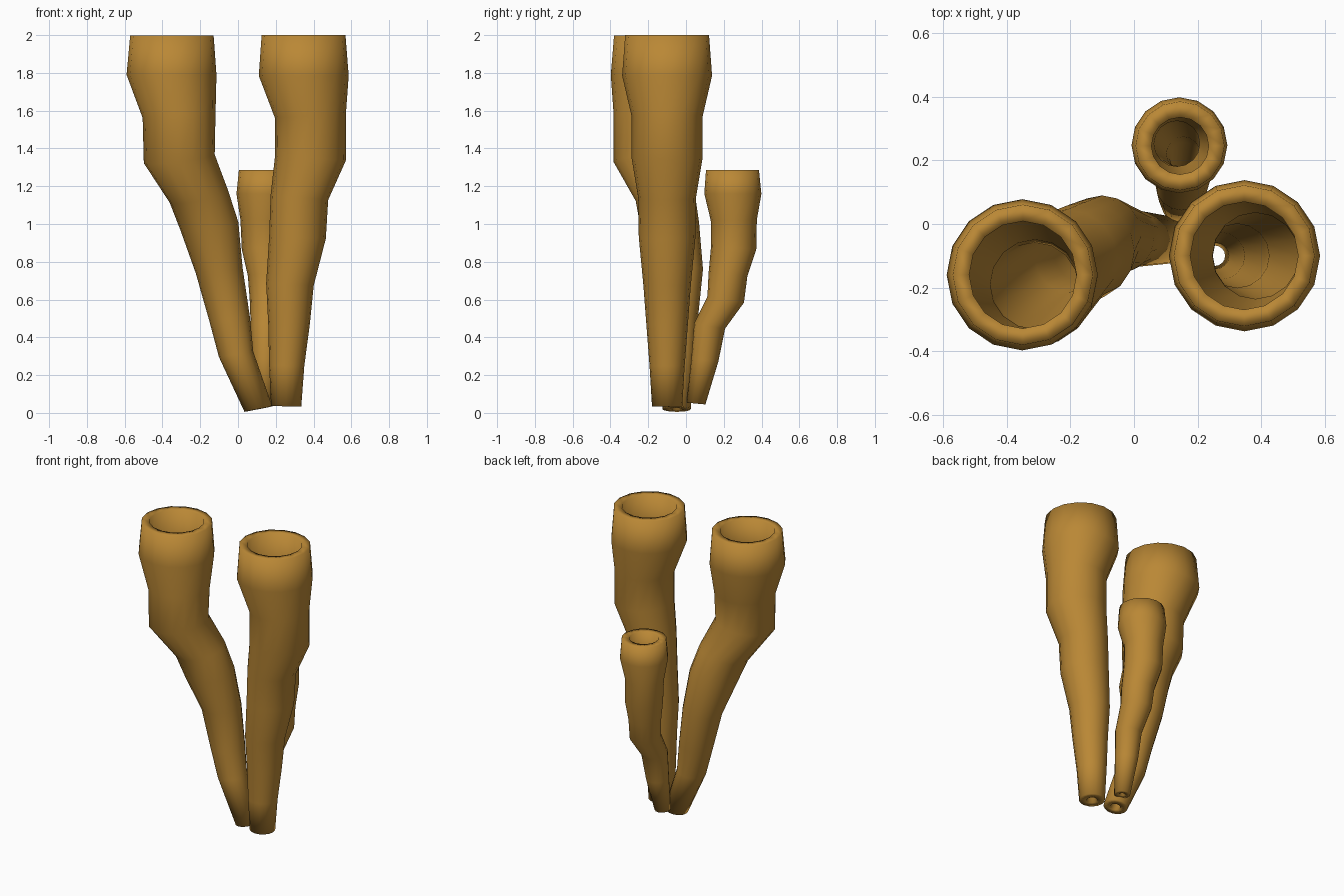
import bpy, bmesh, math
from mathutils import Vector

SIDES = 16
mat = bpy.data.materials.new("ochre sponge")
mat.diffuse_color = (0.49, 0.245, 0.036, 1)


def tube(name, rings, wall):
    """Hollow open tube through rings (x, y, z, radius), listed bottom to top."""
    centres = [Vector(r[:3]) for r in rings]
    last = len(rings) - 1
    bm = bmesh.new()

    def loop(i, radius):
        # each ring leans part of the way along the tube's direction
        t = (centres[min(i + 1, last)] - centres[max(i - 1, 0)]).normalized()
        up = Vector((0, 0, 1))
        n = up if i >= last - 1 else (t + up).normalized()
        turn = up.rotation_difference(n)
        verts = []
        for k in range(SIDES):
            a = 2 * math.pi * k / SIDES
            p = Vector((math.cos(a), math.sin(a), 0)) * radius
            verts.append(bm.verts.new(centres[i] + turn @ p))
        return verts

    # outside going up, then inside going back down
    inner = [max(r[3] - wall, r[3] * 0.4) for r in rings]
    loops = [loop(i, rings[i][3]) for i in range(last + 1)]
    loops += [loop(i, inner[i]) for i in range(last, -1, -1)]
    for a, b in zip(loops, loops[1:] + loops[:1]):
        for k in range(SIDES):
            m = (k + 1) % SIDES
            bm.faces.new((a[k], a[m], b[m], b[k]))
    bmesh.ops.recalc_face_normals(bm, faces=bm.faces)
    for f in bm.faces:
        f.smooth = True
    mesh = bpy.data.meshes.new(name)
    bm.to_mesh(mesh)
    bm.free()
    mesh.materials.append(mat)
    obj = bpy.data.objects.new(name, mesh)
    bpy.context.collection.objects.link(obj)


# Tall leaning tube on the left
tube("left_tube", [
    (0.108, -0.05, 0.02, 0.075), (-0.01, -0.045, 0.31, 0.092),
    (-0.045, -0.045, 0.50, 0.108), (-0.10, -0.035, 0.755, 0.125),
    (-0.152, -0.085, 0.99, 0.155), (-0.207, -0.11, 1.145, 0.158),
    (-0.311, -0.195, 1.345, 0.189), (-0.312, -0.19, 1.57, 0.193),
    (-0.352, -0.16, 1.79, 0.238), (-0.35, -0.16, 1.997, 0.221)], 0.052)

# Tall upright tube on the right
tube("right_tube", [
    (0.255, -0.10, 0.035, 0.08), (0.258, -0.10, 0.25, 0.093),
    (0.27, -0.10, 0.47, 0.11), (0.275, -0.10, 0.68, 0.126),
    (0.315, -0.10, 0.93, 0.15), (0.325, -0.10, 1.14, 0.153),
    (0.384, -0.10, 1.35, 0.188), (0.383, -0.10, 1.57, 0.188),
    (0.348, -0.10, 1.785, 0.238), (0.347, -0.10, 2.0, 0.222)], 0.052)

# Short tube at the back
tube("back_tube", [
    (0.14, 0.053, 0.05, 0.05), (0.145, 0.10, 0.28, 0.072),
    (0.15, 0.125, 0.46, 0.083), (0.16, 0.21, 0.60, 0.098),
    (0.155, 0.222, 0.73, 0.103), (0.14, 0.252, 0.87, 0.12),
    (0.135, 0.253, 1.02, 0.122), (0.143, 0.248, 1.16, 0.151),
    (0.145, 0.246, 1.287, 0.14)], 0.05)
